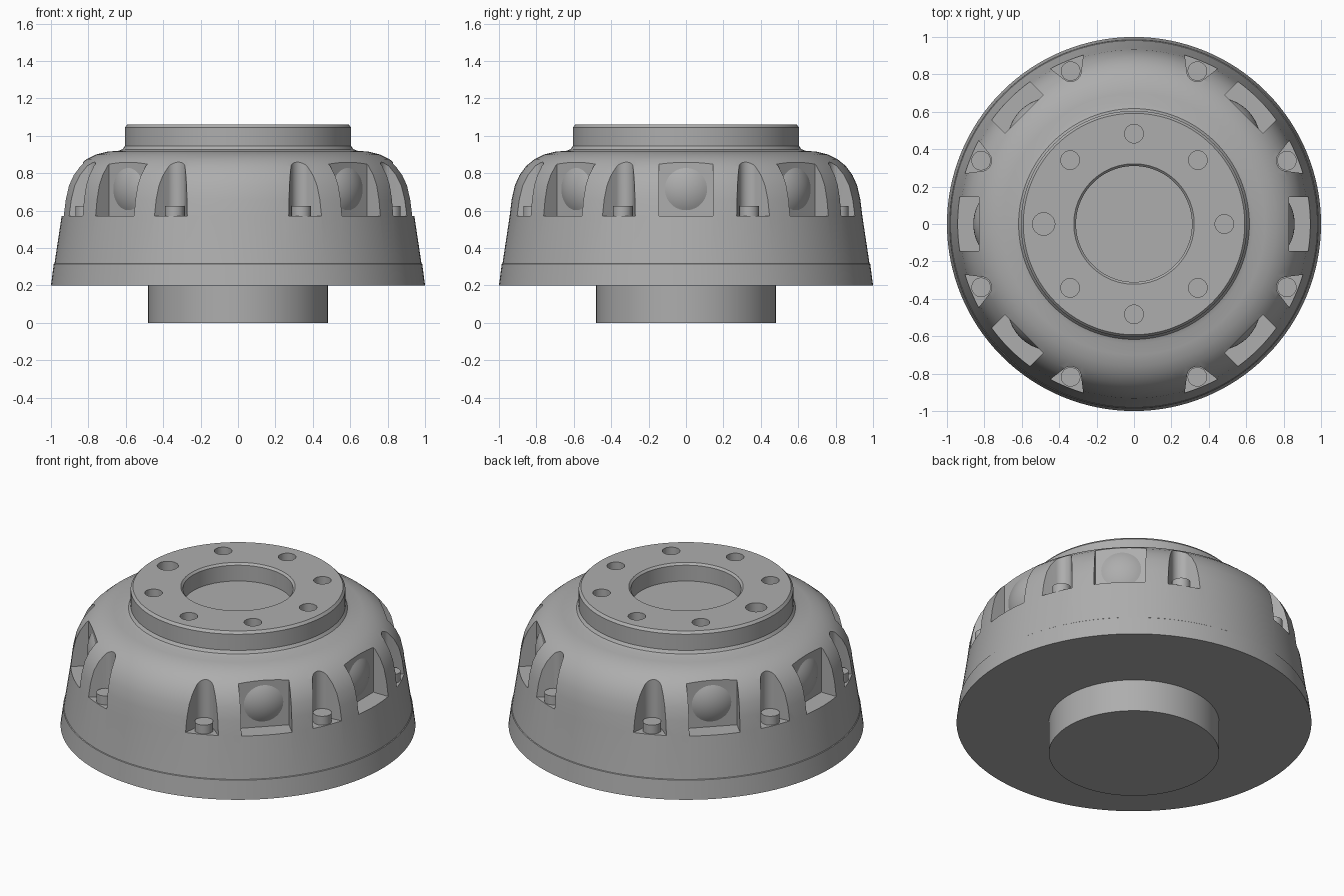
import bpy
import bmesh
from math import pi, cos, sin, radians
from mathutils import Matrix, Vector

old = bpy.data.objects.get("Cube")
if old:
    bpy.data.objects.remove(old, do_unlink=True)

grey = bpy.data.materials.new("plain grey")
grey.use_nodes = True
COLOUR = (0.42, 0.42, 0.42, 1)
grey.diffuse_color = COLOUR
grey.node_tree.nodes["Principled BSDF"].inputs["Base Color"].default_value = COLOUR


def make_object(name, bm):
    bmesh.ops.recalc_face_normals(bm, faces=bm.faces)
    mesh = bpy.data.meshes.new(name)
    bm.to_mesh(mesh)
    bm.free()
    mesh.materials.append(grey)
    obj = bpy.data.objects.new(name, mesh)
    bpy.context.collection.objects.link(obj)
    return obj


def select(obj):
    bpy.ops.object.select_all(action="DESELECT")
    obj.select_set(True)
    bpy.context.view_layer.objects.active = obj


def smooth(obj, angle=24):
    select(obj)
    bpy.ops.object.shade_smooth_by_angle(angle=radians(angle))


def revolve(name, profile, steps):
    bm = bmesh.new()
    verts = [bm.verts.new((r, 0, z)) for r, z in profile]
    edges = [bm.edges.new(pair) for pair in zip(verts, verts[1:])]
    bmesh.ops.spin(bm, geom=verts + edges, axis=(0, 0, 1), cent=(0, 0, 0),
                   angle=2 * pi, steps=steps)
    bmesh.ops.remove_doubles(bm, verts=bm.verts, dist=0.0002)
    return make_object(name, bm)


def add_prism(bm, outline, z0, z1, angle=0):
    """Extrude a plan outline upwards, then turn it around the main axis."""
    turn = Matrix.Rotation(angle, 3, "Z")
    face = bm.faces.new([bm.verts.new(turn @ Vector((x, y, z0))) for x, y in outline])
    top = bmesh.ops.extrude_face_region(bm, geom=[face])["geom"]
    bmesh.ops.translate(bm, vec=(0, 0, z1 - z0),
                        verts=[v for v in top if isinstance(v, bmesh.types.BMVert)])


def arc(cx, radius, start, end, count):
    angles = [radians(start + (end - start) * i / count) for i in range(count + 1)]
    return [(cx + radius * cos(a), radius * sin(a)) for a in angles]


def cut(body, bm):
    cutter = make_object("cutter", bm)
    cutter.hide_render = True
    mod = body.modifiers.new("cut", "BOOLEAN")
    mod.operation = "DIFFERENCE"
    mod.solver = "EXACT"
    mod.object = cutter
    select(body)
    bpy.ops.object.modifier_apply(modifier=mod.name)
    bpy.data.objects.remove(cutter, do_unlink=True)


# Housing: spigot, skirt, rounded shoulder, top flange and central bore
housing = revolve("housing", [
    (0, 0), (0.48, 0), (0.48, 0.2), (1, 0.2), (0.985, 0.315), (0.981, 0.318),
    (0.943, 0.57), (0.932, 0.66), (0.915, 0.735), (0.89, 0.79), (0.855, 0.838),
    (0.81, 0.875), (0.76, 0.9), (0.7, 0.915), (0.64, 0.92), (0.617, 0.928),
    (0.605, 0.945), (0.605, 1.045), (0.592, 1.06), (0.322, 1.06),
    (0.31, 1.048), (0.31, 0.95), (0, 0.95)], 128)

FLOOR = 0.57
window_angles = [radians(a) for a in (0, 45, 135, 180, 225, 315)]
bolt_angles = [radians(22.5 + 45 * i) for i in range(8)]

# Square windows
bm = bmesh.new()
for a in window_angles:
    add_prism(bm, [(0.83, -0.145), (1.1, -0.145), (1.1, 0.145), (0.83, 0.145)],
              FLOOR, 0.862, a)
cut(housing, bm)

# Flared bolt pockets with a round back
bm = bmesh.new()
flare = arc(0.885, 0.056, 120, 240, 16) + [(1.1, -0.188), (1.1, 0.188)]
for a in bolt_angles:
    add_prism(bm, flare, FLOOR, 1, a)
cut(housing, bm)

# Ring of holes in the flange, one of them larger
bm = bmesh.new()
for i in range(8):
    size = 0.06 if i == 4 else 0.05
    add_prism(bm, arc(0.483, size, 0, 345, 23), 0.96, 1.1, i * pi / 4)
cut(housing, bm)
smooth(housing)

# Bolts standing in the pockets
bm = bmesh.new()
for a in bolt_angles:
    add_prism(bm, arc(0.885, 0.052, 0, 345, 23), FLOOR - 0.01, 0.625, a)
smooth(make_object("bolts", bm), 30)

# Shallow domes on the back walls of the windows
bm = bmesh.new()
R, HALF = 0.235, 0.115
for a in window_angles:
    rings = 8
    place = Matrix.Rotation(a, 3, "Z")
    grid = []
    for k in range(1, rings + 1):
        r = HALF * k / rings
        depth = 0.859 - R + (R * R - r * r) ** 0.5
        grid.append([bm.verts.new(place @ Vector((depth, y, 0.715 + z)))
                     for y, z in arc(0, r, 0, 352.5, 47)])
    tip = bm.verts.new(place @ Vector((0.859, 0, 0.715)))
    for j in range(48):
        n = (j + 1) % 48
        bm.faces.new((tip, grid[0][j], grid[0][n]))
        for inner, outer in zip(grid, grid[1:]):
            bm.faces.new((inner[j], outer[j], outer[n], inner[n]))
    bm.faces.new(grid[-1])
smooth(make_object("window_domes", bm), 40)
